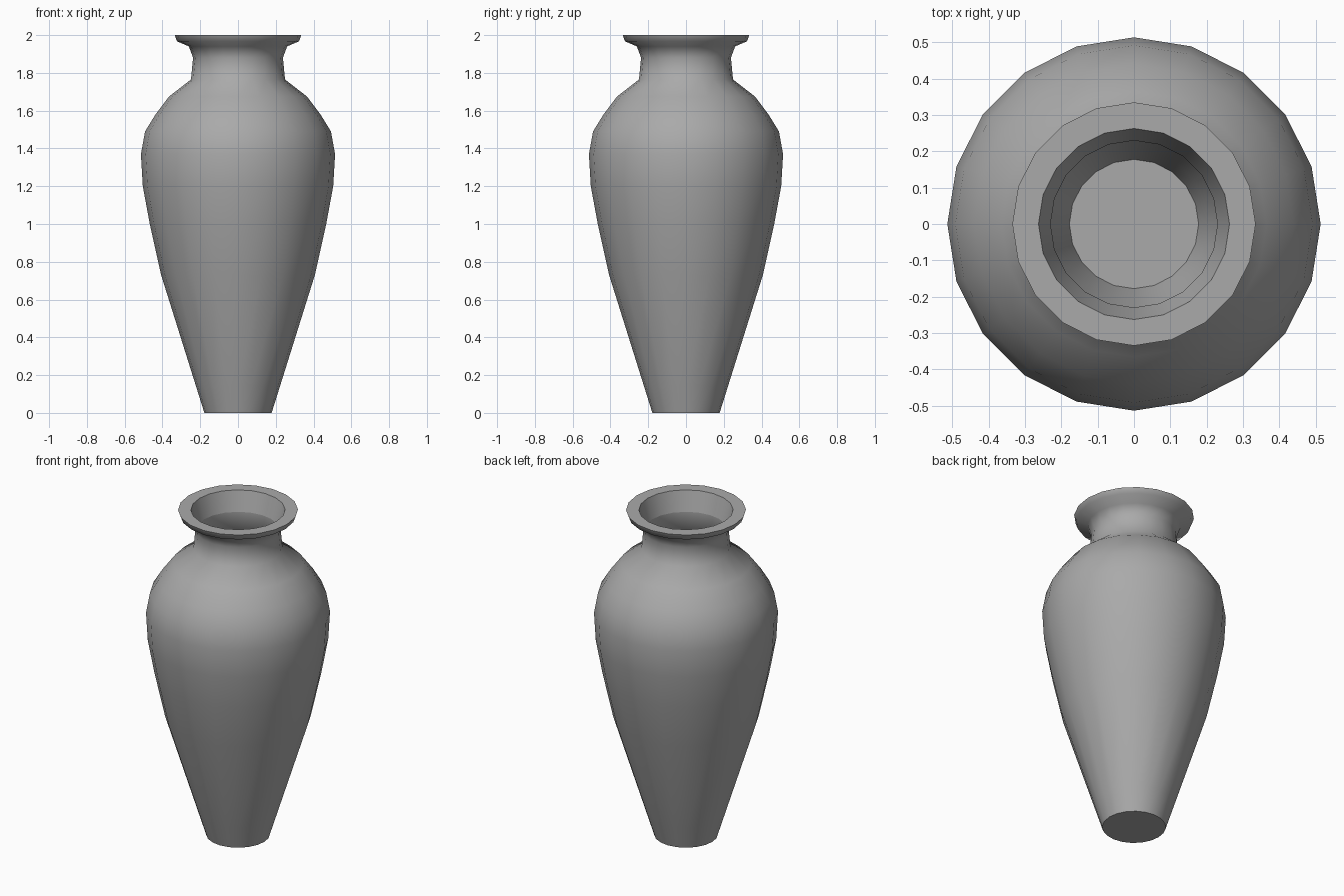
import bpy, bmesh, math
from mathutils import Vector

if "Cube" in bpy.data.objects:
    bpy.data.objects.remove(bpy.data.objects["Cube"], do_unlink=True)

SIDES = 20
WALL = 0.018

# Outer silhouette, foot to rim: (radius, height)
body = [(0.178, 0), (0.222, 0.14), (0.407, 0.73), (0.467, 1.0), (0.504, 1.2),
        (0.514, 1.37), (0.492, 1.49), (0.44, 1.575), (0.365, 1.675), (0.249, 1.765)]
neck_and_rim = [(0.238, 1.88), (0.26, 1.94), (0.323, 1.967), (0.335, 2.0)]

# Inner wall follows the body, from the mouth down to the floor
mouth = [(0.263, 2.0), (0.23, 1.88)]
inside = [(r - WALL, z) for r, z in reversed(body[1:])]
floor = [(0.178, 0.05), (0, 0.05)]

profile = [(0, 0)] + body + neck_and_rim + mouth + inside + floor

# Turn the profile around the vertical axis
bm = bmesh.new()
verts = [bm.verts.new((r, 0, z)) for r, z in profile]
edges = [bm.edges.new(pair) for pair in zip(verts, verts[1:])]
bmesh.ops.spin(bm, geom=verts + edges, cent=(0, 0, 0), axis=(0, 0, 1),
               angle=math.tau, steps=SIDES, use_duplicate=False)
bmesh.ops.remove_doubles(bm, verts=bm.verts, dist=0.0005)
bmesh.ops.recalc_face_normals(bm, faces=bm.faces)

# Smooth body with crisp foot, rim and throat edges
for face in bm.faces:
    face.smooth = True
for edge in bm.edges:
    throat = all(abs(v.co.z - 1.88) < 0.001 and v.co.xy.length < 0.234 for v in edge.verts)
    edge.smooth = not throat and edge.calc_face_angle(0) < math.radians(60)

mesh = bpy.data.meshes.new("vase")
bm.to_mesh(mesh)
bm.free()
vase = bpy.data.objects.new("vase", mesh)
bpy.context.collection.objects.link(vase)

# Plain grey clay
clay = bpy.data.materials.new("grey clay")
clay.use_nodes = True
colour = (0.4, 0.4, 0.4, 1)
clay.diffuse_color = colour
clay.node_tree.nodes["Principled BSDF"].inputs["Base Color"].default_value = colour
mesh.materials.append(clay)
